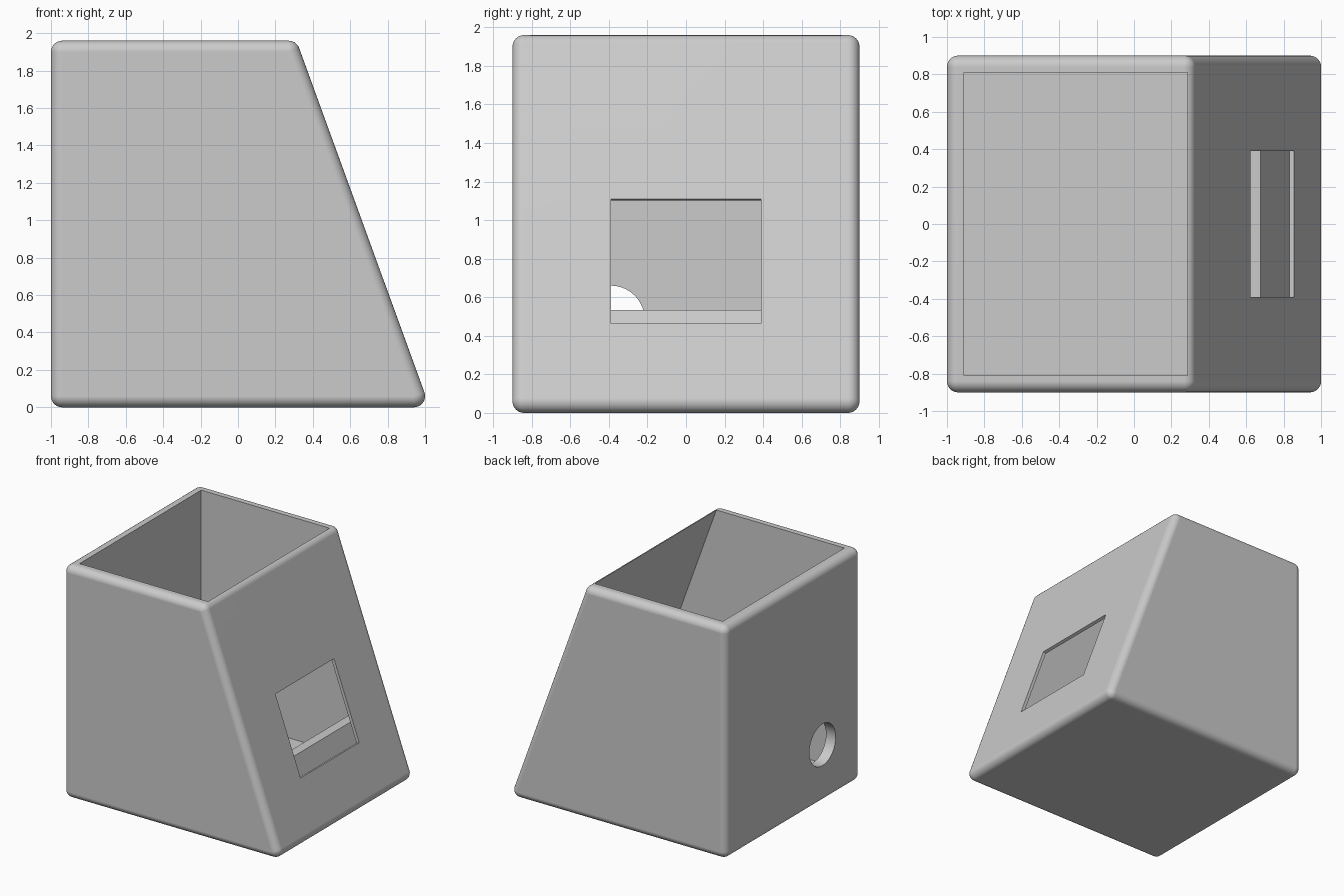
import bpy
import bmesh
from math import radians, tan, cos
from mathutils import Matrix, Vector

if "Cube" in bpy.data.objects:
    bpy.data.objects.remove(bpy.data.objects["Cube"], do_unlink=True)

SLOPE = radians(20)      # lean of the sloping side
LEAN = tan(SLOPE)
HEIGHT, HALF_Y, RADIUS, WALL = 1.96, 0.9, 0.06, 0.09
FOOT = 1.026             # where the sloping side meets the ground

grey = bpy.data.materials.new("light_grey")
grey.use_nodes = True
colour = (0.6, 0.6, 0.6, 1)
grey.diffuse_color = colour
grey.node_tree.nodes["Principled BSDF"].inputs["Base Color"].default_value = colour


def slope_x(z, inset=0.0):
    """x of the sloping side at height z, moved inward horizontally."""
    return FOOT - LEAN * z - inset


def make(name, bm):
    bmesh.ops.recalc_face_normals(bm, faces=bm.faces)
    mesh = bpy.data.meshes.new(name)
    bm.to_mesh(mesh)
    bm.free()
    mesh.materials.append(grey)
    obj = bpy.data.objects.new(name, mesh)
    bpy.context.collection.objects.link(obj)
    return obj


def prism(name, profile, half_y):
    """Extrude an (x, z) profile along y."""
    bm = bmesh.new()
    face = bm.faces.new([bm.verts.new((x, -half_y, z)) for x, z in profile])
    side = bmesh.ops.extrude_face_region(bm, geom=[face])["geom"]
    moved = [v for v in side if isinstance(v, bmesh.types.BMVert)]
    bmesh.ops.translate(bm, verts=moved, vec=(0, 2 * half_y, 0))
    return make(name, bm)


def activate(obj):
    bpy.ops.object.select_all(action='DESELECT')
    obj.select_set(True)
    bpy.context.view_layer.objects.active = obj


def cut(target, cutter):
    cutter.hide_render = True
    mod = target.modifiers.new("cut", 'BOOLEAN')
    mod.operation = 'DIFFERENCE'
    mod.solver = 'EXACT'
    mod.object = cutter
    activate(target)
    bpy.ops.object.modifier_apply(modifier=mod.name)
    bpy.data.objects.remove(cutter, do_unlink=True)


# Rounded wedge body: hull around a ball at each corner
bm = bmesh.new()
inset = RADIUS / cos(SLOPE)
for z in (RADIUS, HEIGHT - RADIUS):
    for x in (-1 + RADIUS, slope_x(z, inset)):
        for y in (-HALF_Y + RADIUS, HALF_Y - RADIUS):
            place = Matrix.Translation((x, y, z)) @ Matrix.Rotation(radians(90), 4, 'X')
            bmesh.ops.create_uvsphere(bm, u_segments=36, v_segments=24,
                                      radius=RADIUS, matrix=place)
hull = bmesh.ops.convex_hull(bm, input=bm.verts)
keep = {g for g in hull["geom"] if isinstance(g, bmesh.types.BMFace)}
bmesh.ops.delete(bm, geom=[f for f in bm.faces if f not in keep], context='FACES')
bmesh.ops.delete(bm, geom=[v for v in bm.verts if not v.link_faces], context='VERTS')
bmesh.ops.dissolve_limit(bm, angle_limit=radians(0.5), verts=bm.verts, edges=bm.edges)
body = make("container_body", bm)

# Open cavity, with a thin sloping wall
THIN = 0.0285
top = HEIGHT + 0.1
cut(body, prism("cavity_cutter", [
    (-1 + WALL, WALL), (slope_x(WALL, THIN), WALL),
    (slope_x(top, THIN), top), (-1 + WALL, top)], HALF_Y - WALL))

# Rectangular window, cut square to the sloping side
low, high = 0.465, 1.11
mid = (low + high) / 2
bm = bmesh.new()
bmesh.ops.create_cube(bm, size=1, matrix=(
    Matrix.Translation((slope_x(mid), 0, mid)) @ Matrix.Rotation(-SLOPE, 4, 'Y')
    @ Matrix.Diagonal(Vector((0.1, 0.78, (high - low) / cos(SLOPE), 1)))))
cut(body, make("window_cutter", bm))

# Round cable hole through the upright side
bm = bmesh.new()
bmesh.ops.create_cone(bm, cap_ends=True, segments=64, radius1=0.175, radius2=0.175,
                      depth=0.3, matrix=Matrix.Translation((-0.96, -0.39, 0.485))
                      @ Matrix.Rotation(radians(90), 4, 'Y'))
cut(body, make("hole_cutter", bm))

activate(body)
bpy.ops.object.shade_smooth_by_angle(angle=radians(25))
body.modifiers.new("flat_panels", 'WEIGHTED_NORMAL').keep_sharp = True

# Low inner wall behind the window, parallel to the sloping side
GAP, LIP, LIP_TOP = 0.156, 0.08, 0.535
base = WALL - 0.02
prism("inner_lip", [
    (slope_x(base, GAP + LIP), base), (slope_x(base, GAP), base),
    (slope_x(LIP_TOP, GAP), LIP_TOP), (slope_x(LIP_TOP, GAP + LIP), LIP_TOP)],
    HALF_Y - WALL + 0.02)
